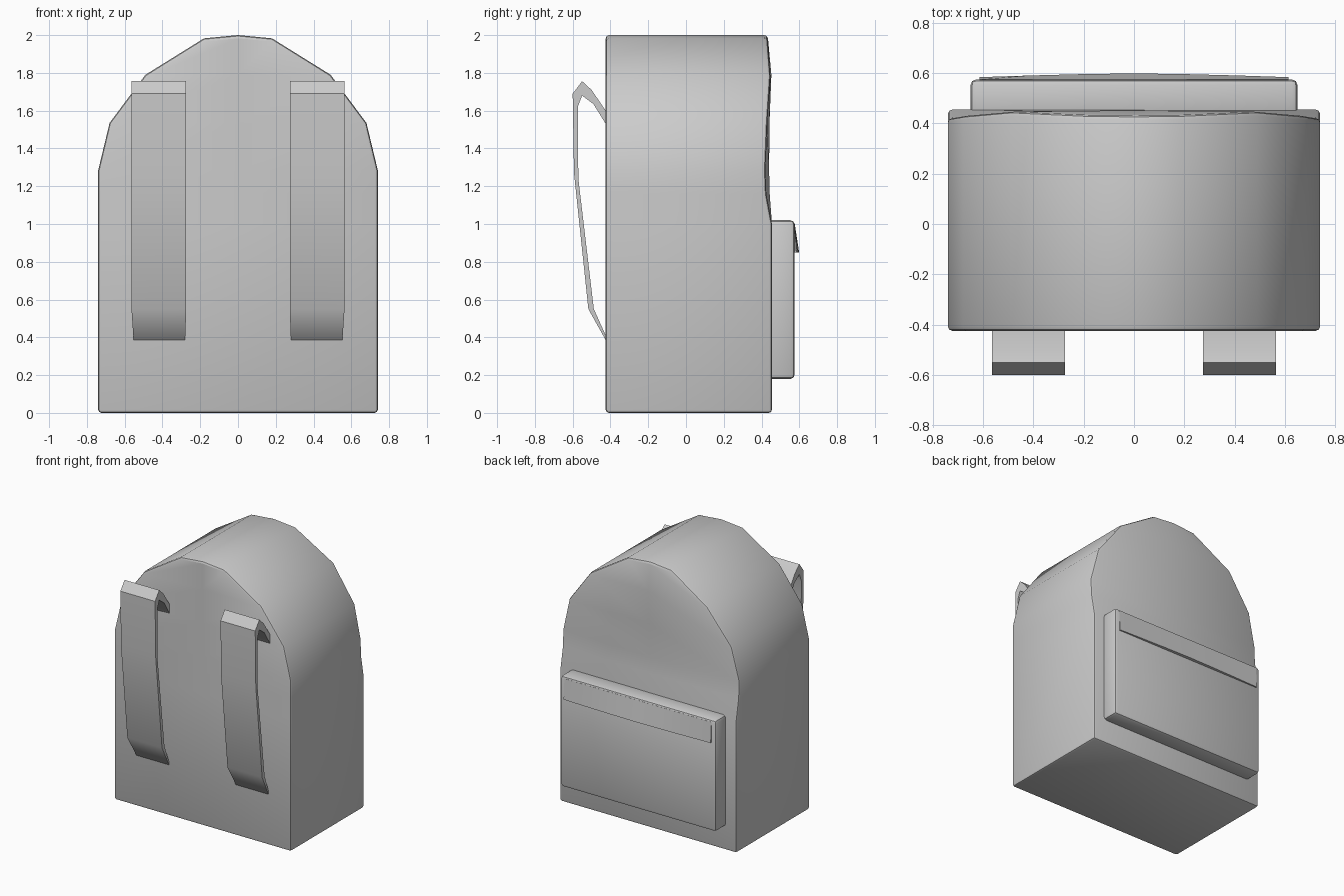
import bpy, bmesh, math

if "Cube" in bpy.data.objects:
    bpy.data.objects.remove(bpy.data.objects["Cube"])


def finish(bm, name, bevel=0.0, limit=40, segments=2, smooth=35):
    """Bevel the sharp edges, make the object and set its shading."""
    bmesh.ops.recalc_face_normals(bm, faces=bm.faces)
    if bevel:
        sharp = [e for e in bm.edges
                 if e.calc_face_angle(0) > math.radians(limit)]
        bmesh.ops.bevel(bm, geom=sharp, offset=bevel, segments=segments,
                        profile=0.5, affect='EDGES', clamp_overlap=True)
    mesh = bpy.data.meshes.new(name)
    bm.to_mesh(mesh)
    bm.free()
    ob = bpy.data.objects.new(name, mesh)
    bpy.context.collection.objects.link(ob)
    bpy.ops.object.select_all(action='DESELECT')
    ob.select_set(True)
    bpy.context.view_layer.objects.active = ob
    bpy.ops.object.shade_smooth_by_angle(angle=math.radians(smooth))
    return ob


def make_body():
    # rows: half width, height, back depth at the sides, back depth at centre
    rows = [(0.74, 0.0, 0.455, 0.455), (0.74, 1.0, 0.455, 0.455),
            (0.74, 1.16, 0.425, 0.443), (0.74, 1.285, 0.42, 0.44),
            (0.68, 1.535, 0.43, 0.442), (0.49, 1.79, 0.447, 0.452),
            (0.18, 1.983, 0.432, 0.434)]
    bm = bmesh.new()
    front, back = [], []
    for w, z, ys, yc in rows:
        front.append([bm.verts.new((x, -0.425, z)) for x in (-w, 0, w)])
        back.append([bm.verts.new((x, y, z))
                     for x, y in ((-w, ys), (0, yc), (w, ys))])
    # crown point
    f_top = bm.verts.new((0, -0.425, 2.0))
    b_top = bm.verts.new((0, 0.43, 2.0))
    for i in range(len(rows) - 1):
        for grid in (front, back):
            for c in (0, 1):
                bm.faces.new((grid[i][c], grid[i][c + 1],
                              grid[i + 1][c + 1], grid[i + 1][c]))
        for c in (0, 2):
            bm.faces.new((front[i][c], front[i + 1][c],
                          back[i + 1][c], back[i][c]))
    for grid, top in ((front, f_top), (back, b_top)):
        for c in (0, 1):
            bm.faces.new((grid[-1][c], grid[-1][c + 1], top))
    for c in (0, 2):
        bm.faces.new((front[-1][c], f_top, b_top, back[-1][c]))
    for c in (0, 1):
        bm.faces.new((front[0][c], front[0][c + 1],
                      back[0][c + 1], back[0][c]))
    return finish(bm, "bag_body", bevel=0.022)


def make_pocket():
    bm = bmesh.new()
    bmesh.ops.create_cube(bm, size=1)
    for v in bm.verts:
        v.co = (v.co.x * 1.30, 0.5 + v.co.y * 0.15, 0.60 + v.co.z * 0.84)
    return finish(bm, "back_pocket", bevel=0.022)


def make_flap():
    # wedge-shaped strip, slightly bowed outwards at the middle
    bm = bmesh.new()
    rings = []
    for i in range(7):
        t = -1 + i / 3
        x, bow = 0.615 * t, 0.015 * (1 - abs(t) ** 1.5)
        rings.append([bm.verts.new((x, y, z)) for y, z in
                      ((0.56, 1.0), (0.575, 1.005),
                       (0.584 + bow, 0.85), (0.56, 0.85))])
    for a, b in zip(rings, rings[1:]):
        for k in range(4):
            n = (k + 1) % 4
            bm.faces.new((a[k], a[n], b[n], b[k]))
    bm.faces.new(rings[0])
    bm.faces.new(rings[-1])
    return finish(bm, "pocket_flap")


def make_strap(name, side):
    # matching outer and inner side-view points (y, z), top to bottom
    outer = [(-0.40, 1.61), (-0.425, 1.60), (-0.50, 1.71), (-0.55, 1.756),
             (-0.60, 1.69), (-0.593, 1.27), (-0.517, 0.55), (-0.425, 0.385),
             (-0.40, 0.37)]
    inner = [(-0.40, 1.52), (-0.425, 1.53), (-0.49, 1.635), (-0.55, 1.68),
             (-0.573, 1.62), (-0.57, 1.24), (-0.488, 0.55), (-0.425, 0.41),
             (-0.40, 0.40)]
    bm = bmesh.new()
    rings = []
    for i, (o, n) in enumerate(zip(outer, inner)):
        x0, x1 = (0.28, 0.553) if i > 6 else (0.274, 0.564)
        rings.append([bm.verts.new((side * x, y, z)) for x, (y, z) in
                      ((x0, o), (x1, o), (x1, n), (x0, n))])
    for a, b in zip(rings, rings[1:]):
        for k in range(4):
            n = (k + 1) % 4
            bm.faces.new((a[k], a[n], b[n], b[k]))
    bm.faces.new(rings[0])
    bm.faces.new(rings[-1])
    return finish(bm, name)


make_body()
make_pocket()
make_flap()
make_strap("left_shoulder_strap", -1)
make_strap("right_shoulder_strap", 1)
